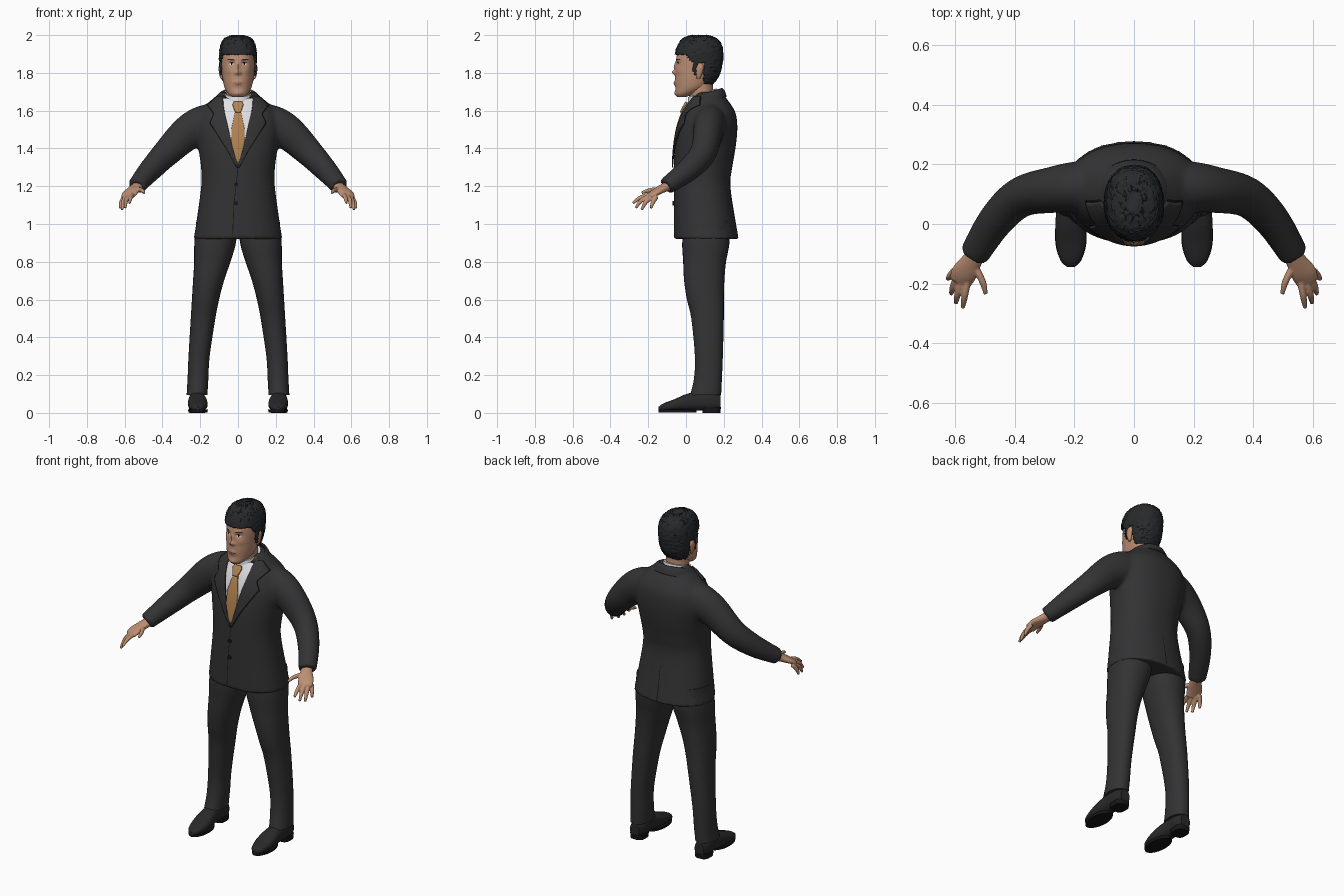
import bpy, bmesh, math, random
from mathutils import Vector
from mathutils.bvhtree import BVHTree

random.seed(4)
cube = bpy.data.objects.get("Cube")
if cube:
    bpy.data.objects.remove(cube, do_unlink=True)

X, Y, Z = Vector((1, 0, 0)), Vector((0, 1, 0)), Vector((0, 0, 1))


def material(name, r, g, b):
    m = bpy.data.materials.new(name)
    m.use_nodes = True
    m.diffuse_color = (r, g, b, 1)
    bsdf = next(n for n in m.node_tree.nodes if n.type == 'BSDF_PRINCIPLED')
    bsdf.inputs["Base Color"].default_value = (r, g, b, 1)
    return m


suit = material("charcoal suit", .033, .033, .035)
seam = material("dark seam", .008, .008, .009)
leather = material("black leather", .022, .022, .023)
hair_mat = material("black hair", .02, .022, .024)
skin = material("skin", .5, .27, .17)
lip = material("lips", .36, .17, .12)
white = material("white cotton", .75, .75, .78)
gold = material("golden tie", .45, .23, .08)


def spline(rows, n):
    """Smoothly interpolate rows of numbers."""
    out, last = [], len(rows) - 1
    for i in range(last):
        quad = [rows[max(i - 1, 0)], rows[i], rows[i + 1], rows[min(i + 2, last)]]
        for k in range(n):
            t = k / n
            out.append([.5 * (2*b + (c - a)*t + (2*a - 5*b + 4*c - d)*t*t
                              + (3*b - a - 3*c + d)*t**3) for a, b, c, d in zip(*quad)])
    return out + [list(rows[-1])]


def upright(rows):
    """(z, half width, front y, back y, centre x) to loft sections."""
    return [(x, (f + b) / 2, z, w, (b - f) / 2) for z, w, f, b, x in rows]


def add_loft(bm, rows, n=5, seg=32, frame=None, power=2, keep=None):
    """Skin elliptical sections (x, y, z, radius u, radius v) into a body."""
    pts, rings = spline(rows, n), []
    for i, r in enumerate(pts):
        if frame:
            u, v = frame
        else:
            t = Vector(pts[min(i + 1, len(pts) - 1)][:3]) - Vector(pts[max(i - 1, 0)][:3])
            t.normalize()
            u = t.cross(Z).normalized()
            v = u.cross(t)
        ring = []
        for k in range(seg):
            a = math.tau * k / seg
            c, s = [math.copysign(abs(f) ** (2 / power), f) for f in (math.cos(a), math.sin(a))]
            ring.append(bm.verts.new(Vector(r[:3]) + u * r[3] * c + v * r[4] * s))
        rings.append(ring)
    for lo, hi in zip(rings, rings[1:]):
        for k in range(seg):
            quad = (lo[k], lo[(k + 1) % seg], hi[(k + 1) % seg], hi[k])
            if keep is None or keep(sum((q.co for q in quad), Vector()) / 4):
                bm.faces.new(quad)
    if keep is None:
        bm.faces.new(rings[0])
        bm.faces.new(rings[-1])
    bmesh.ops.delete(bm, geom=[v for v in bm.verts if not v.link_faces], context='VERTS')


def finish(name, bm, mat, mirror=False, voxel=0, smooth=0, thick=0):
    bmesh.ops.recalc_face_normals(bm, faces=bm.faces)
    me = bpy.data.meshes.new(name)
    bm.to_mesh(me)
    bm.free()
    me.materials.append(mat)
    ob = bpy.data.objects.new(name, me)
    bpy.context.collection.objects.link(ob)
    bpy.ops.object.select_all(action='DESELECT')
    ob.select_set(True)
    bpy.context.view_layer.objects.active = ob
    bpy.ops.object.shade_smooth_by_angle(angle=math.radians(45))
    if voxel:
        m = ob.modifiers.new("blend", 'REMESH')
        m.mode, m.voxel_size, m.use_smooth_shade = 'VOXEL', voxel, True
    if smooth:
        m = ob.modifiers.new("relax", 'SMOOTH')
        m.factor, m.iterations = .5, smooth
    if thick:
        m = ob.modifiers.new("thickness", 'SOLIDIFY')
        m.thickness, m.offset = thick, 0
    if mirror:
        ob.modifiers.new("mirror", 'MIRROR')
    return ob


def loft(name, rows, mat, n=5, seg=32, frame=(X, Y), power=2, keep=None, **kw):
    bm = bmesh.new()
    add_loft(bm, rows, n, seg, frame, power, keep)
    return finish(name, bm, mat, **kw)


def patch(name, rows, target, mat, lift, side=-1, thick=0, mirror=False, cols=10, steps=6):
    """Lay a strip given as (z, x0, x1) rows on the front or back of a body."""
    bm, grid = bmesh.new(), []
    for (z0, a0, b0), (z1, a1, b1) in zip(rows, rows[1:]):
        for k in range(steps + 1):
            t = k / steps
            line = []
            for c in range(cols + 1):
                a, b = a0 + (a1 - a0) * t, b0 + (b1 - b0) * t
                p = Vector((a + (b - a) * c / cols, 2 * side, z0 + (z1 - z0) * t))
                hit = target.ray_cast(p, Y * -side)[0] or target.find_nearest(p - Y * 2 * side)[0]
                line.append(bm.verts.new((p.x, hit.y + side * lift, p.z)))
            grid.append(line)
    for lo, hi in zip(grid, grid[1:]):
        for c in range(cols):
            bm.faces.new((lo[c], lo[c + 1], hi[c + 1], hi[c]))
    bmesh.ops.remove_doubles(bm, verts=bm.verts, dist=.0001)
    return finish(name, bm, mat, thick=thick, mirror=mirror)


def surface(ob):
    bpy.context.view_layer.update()
    return BVHTree.FromObject(ob, bpy.context.evaluated_depsgraph_get())


# Jacket: torso and sleeves blended into one cloth body
bm = bmesh.new()
add_loft(bm, upright([(.92, .235, -.065, .28, 0), (1, .222, -.065, .265, 0), (1.2, .195, -.065, .235, 0),
                      (1.3, .196, -.065, .245, 0), (1.4, .21, -.06, .262, 0), (1.5, .225, -.045, .272, 0),
                      (1.58, .21, -.02, .265, 0), (1.63, .17, .005, .24, 0), (1.67, .125, .03, .21, 0),
                      (1.7, .09, .06, .185, 0)]), seg=48, frame=(X, Y), power=2.25)
for s in (-1, 1):
    add_loft(bm, [(s * .1, .13, 1.57, .08, .08), (s * .19, .125, 1.525, .085, .1), (s * .27, .115, 1.48, .078, .092),
                  (s * .38, .09, 1.375, .068, .075), (s * .465, .01, 1.285, .06, .062),
                  (s * .538, -.105, 1.2, .05, .045)])
jacket = finish("jacket", bm, suit, voxel=.011, smooth=5)
cloth = surface(jacket)

# Shirt front, tie, lapels and seams laid over the chest
patch("shirt_front", [(1.665, -.08, .08), (1.6, -.075, .075), (1.5, -.052, .052), (1.4, -.03, .03),
                      (1.31, -.003, .003)], cloth, white, .003)
patch("tie_blade", [(1.6, -.014, .014), (1.5, -.035, .035), (1.43, -.034, .034), (1.32, -.006, .006)],
      cloth, gold, .007, thick=.006)
patch("tie_knot", [(1.645, -.022, .022), (1.63, -.028, .028), (1.59, -.014, .014)], cloth, gold, .012, thick=.012)
lapel = [(1.675, .08, .11), (1.63, .078, .162), (1.585, .07, .128), (1.575, .068, .13), (1.535, .058, .148),
         (1.5, .05, .125), (1.4, .028, .06), (1.3, -.004, .006)]
patch("lapels", lapel, cloth, suit, .007, thick=.007, mirror=True)
patch("lapel_edges", [(z - .002, a - .001, b + .004) for z, a, b in lapel], cloth, seam, .003, mirror=True)
patch("front_closure", [(1.3, -.002, .002), (1.1, -.024, -.02), (.94, -.03, -.026)], cloth, seam, .002, cols=2)
patch("back_vent", [(1.13, -.001, .001), (.93, -.004, .004)], cloth, seam, .002, side=1, cols=2)
for i, z in enumerate((1.21, 1.11)):
    spot = cloth.ray_cast(Vector((-.01, -2, z)), Y)[0]
    loft("button_%d" % (i + 1), [(-.01, spot.y - d, z, .011, .011) for d in (-.003, .006)], seam,
         n=1, seg=20, frame=(X, Z))

# Jacket collar wrapping the back of the neck, and shirt collar
tilt = Vector((0, 1, .3))
loft("jacket_collar", [(0, .1, 1.64, .128, .112), (0, .1, 1.675, .108, .1), (0, .1, 1.69, .09, .088)], suit,
     frame=(X, tilt), seg=48, keep=lambda c: c.y > .04, thick=.009)
loft("shirt_collar", [(0, .088, 1.64, .086, .082), (0, .086, 1.695, .075, .074)], white, frame=(X, tilt))

# Trousers
loft("trouser_legs", upright([(1.02, .11, -.01, .23, .11), (.9, .11, -.02, .23, .121), (.8, .096, -.015, .212, .136),
                              (.7, .082, -.01, .203, .156), (.6, .072, .005, .2, .172), (.5, .065, .028, .2, .185),
                              (.3, .056, .047, .195, .206), (.18, .055, .042, .19, .212),
                              (.095, .055, .022, .186, .217)]), suit, power=2.2, mirror=True)

# Shoes
loft("shoes", [(.212, -.145, .024, .012, .008), (.212, -.12, .03, .036, .02), (.212, -.06, .042, .051, .031),
               (.214, 0, .055, .05, .044), (.216, .06, .062, .044, .05), (.216, .13, .062, .044, .05),
               (.216, .183, .055, .03, .04)], leather, frame=(X, Z), power=2.4, mirror=True)
loft("shoe_soles", [(.212, -.045, .002, .05, .1), (.212, -.045, .018, .053, .1)], seam, n=1, mirror=True)
loft("shoe_heels", [(.216, .135, 0, .042, .047), (.216, .135, .03, .044, .05)], seam, n=1, power=3, mirror=True)

# Hands: palm with five fingers, blended
bm = bmesh.new()
add_loft(bm, [(.52, -.075, 1.21, .03, .027), (.542, -.12, 1.19, .034, .023), (.57, -.165, 1.165, .043, .018),
              (.583, -.195, 1.145, .038, .013)], seg=20)
digits = [((.535, -.14, 1.185), (.508, -.195, 1.178), (.498, -.235, 1.165)),
          ((.558, -.185, 1.157), (.568, -.24, 1.14), (.575, -.282, 1.11)),
          ((.578, -.185, 1.152), (.592, -.235, 1.125), (.598, -.266, 1.085)),
          ((.594, -.175, 1.148), (.608, -.213, 1.115), (.614, -.235, 1.075)),
          ((.602, -.155, 1.145), (.618, -.175, 1.115), (.625, -.185, 1.083))]
for joints in digits:
    add_loft(bm, [(*p, r, r) for p, r in zip(joints, (.012, .0115, .007))], seg=12)
finish("hands", bm, skin, voxel=.004, smooth=2, mirror=True)

# Head, with the features pushed out of the skull
skull = [(1.672, .03, -.045, .0, 0), (1.69, .052, -.056, .05, 0), (1.72, .07, -.056, .11, 0),
         (1.76, .08, -.058, .15, 0), (1.8, .085, -.056, .17, 0), (1.85, .088, -.054, .18, 0),
         (1.9, .087, -.047, .183, 0), (1.945, .078, -.03, .172, 0), (1.972, .058, -.005, .145, 0),
         (1.985, .02, .04, .1, 0)]
features = [(.034, 1.848, .016, .01, -.008), (.034, 1.87, .025, .008, .003), (0, 1.835, .009, .02, .009),
            (0, 1.803, .011, .012, .018), (.013, 1.798, .008, .008, .006), (0, 1.745, .022, .012, .007),
            (0, 1.69, .02, .014, .006), (.05, 1.81, .02, .018, .004)]
bm = bmesh.new()
add_loft(bm, upright(skull), n=8, seg=96, frame=(X, Y), power=2.1)
for v in bm.verts:
    if v.co.y < .03:
        x, z = v.co.x, v.co.z
        v.co.y -= sum(d * math.exp(-((abs(x) - fx) / w) ** 2 - ((z - fz) / h) ** 2)
                      for fx, fz, w, h, d in features)
face = surface(finish("head", bm, skin))
loft("neck", [(0, .09, 1.62, .068, .066), (0, .08, 1.7, .064, .064), (0, .075, 1.77, .066, .066)], skin)
loft("ears", [(.084, .066, 1.768, .005, .008), (.089, .068, 1.785, .009, .014), (.092, .072, 1.825, .011, .021),
              (.09, .074, 1.845, .008, .015), (.088, .074, 1.852, .003, .005)], skin, seg=20, mirror=True)

# Face details
patch("eye_whites", [(1.854, .03, .036), (1.851, .024, .043), (1.847, .02, .047), (1.842, .028, .04)],
      face, white, .001, mirror=True)
patch("irises", [(1.854, .031, .036), (1.848, .029, .038), (1.842, .031, .036)], face, seam, .002, mirror=True)
patch("upper_lids", [(1.857, .028, .038), (1.853, .02, .048)], face, seam, .0025, mirror=True)
patch("eyebrows", [(1.874, .026, .05), (1.869, .018, .058), (1.866, .016, .03)], face, hair_mat, .001, mirror=True)
patch("lips", [(1.755, -.008, .008), (1.747, -.027, .027), (1.735, -.01, .01)], face, lip, .001)
patch("mouth_line", [(1.7475, -.024, .024), (1.7455, -.024, .024)], face, seam, .0015)


# Hair shell cut along the hairline, roughened
def below_hairline(y):
    if y < 0:
        return 1.897
    if y < .04:
        return 1.897 - y * 1.2
    return 1.79 if y < .058 else 1.853 if y < .095 else 1.745


bm = bmesh.new()
add_loft(bm, upright([(z + .009, w + .006, f - .004, b + .008, x) for z, w, f, b, x in skull]), n=8, seg=72,
         frame=(X, Y), power=2.2, keep=lambda c: c.z > below_hairline(c.y))
bmesh.ops.holes_fill(bm, edges=[e for e in bm.edges if e.is_boundary and min(v.co.z for v in e.verts) > 1.98])
for v in bm.verts:
    out = (v.co - Vector((0, .06, 1.86))).normalized()
    v.co += out * random.uniform(-.003, .004)
finish("hair", bm, hair_mat, thick=.01)
